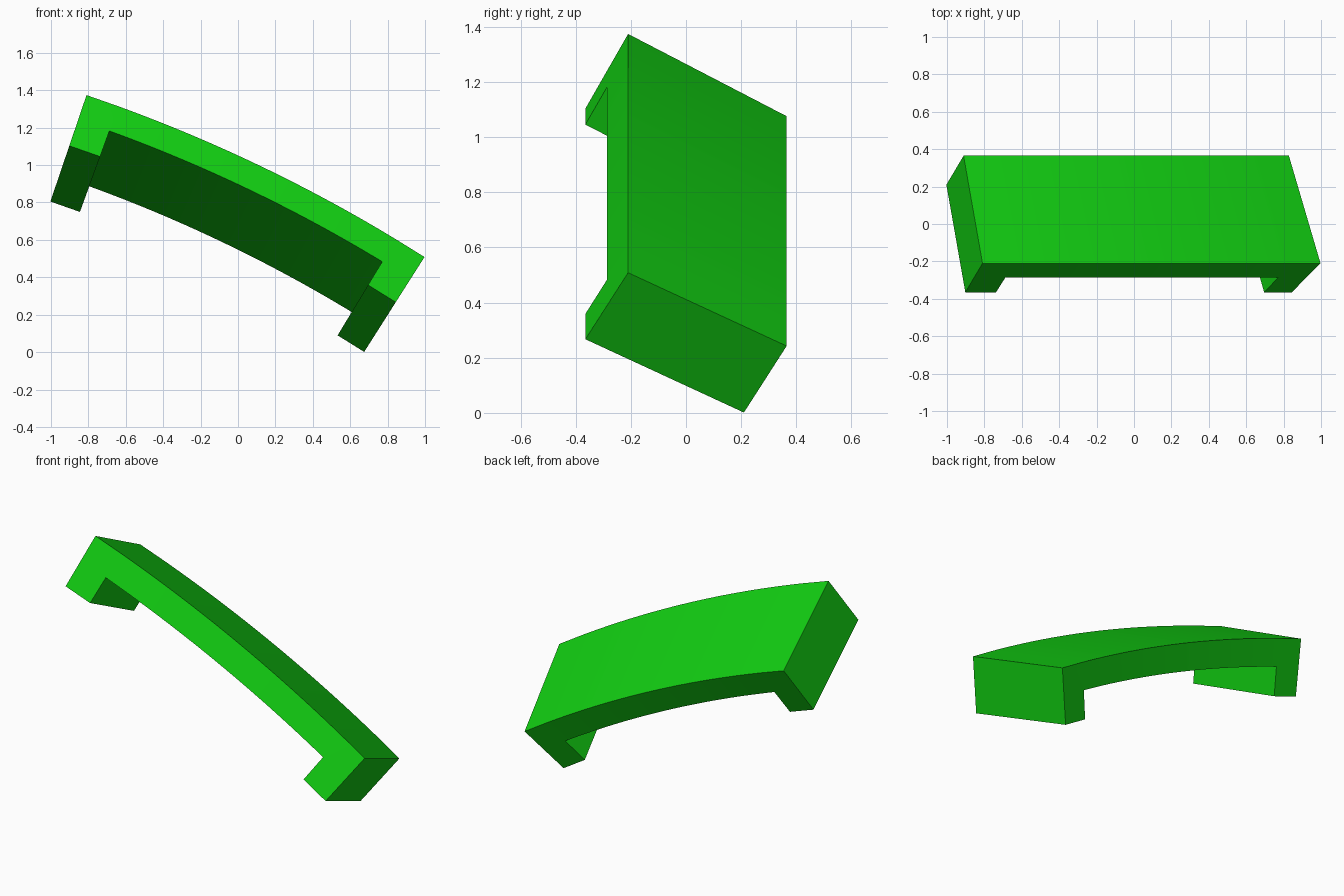
import bpy, bmesh, math

if "Cube" in bpy.data.objects:
    bpy.data.objects.remove(bpy.data.objects["Cube"], do_unlink=True)

# Arc the handle follows: centre in the x-z plane, outer radius, angles from vertical
CX, CZ, R = -3.51, -6.58, 8.40
A0, A1, LEG = math.radians(18.75), math.radians(32.45), math.radians(1.23)
SEGMENTS = 28

# Cross-section vectors as (radius, y)
FRONT_TOP = (R, -0.21)
ACROSS = (-0.315, 0.575)     # front edge to back edge
DOWN = (-0.286, -0.155)      # top of the handle to the feet
BEAM = 0.49                  # share of the height taken by the grip


def point(angle, across, down):
    """Place a cross-section point at an angle along the arc."""
    r = FRONT_TOP[0] + across * ACROSS[0] + down * DOWN[0]
    y = FRONT_TOP[1] + across * ACROSS[1] + down * DOWN[1]
    return (CX + r * math.sin(angle), y, CZ + r * math.cos(angle))


green = bpy.data.materials.new("bright green")
green.use_nodes = True
colour = (0.006, 0.62, 0.006, 1.0)
green.diffuse_color = colour
green.node_tree.nodes["Principled BSDF"].inputs["Base Color"].default_value = colour

# Curved grip: rectangular rings swept along the arc
inner = [A0 + LEG + (A1 - A0 - 2 * LEG) * i / SEGMENTS for i in range(SEGMENTS + 1)]
angles = [A0] + inner + [A1]
bm = bmesh.new()
rings = [[bm.verts.new(point(a, s, d))
          for s, d in ((0, 0), (1, 0), (1, BEAM), (0, BEAM))] for a in angles]
undersides = []
for ra, rb in zip(rings, rings[1:]):
    for i in range(4):
        j = (i + 1) % 4
        face = bm.faces.new((ra[i], ra[j], rb[j], rb[i]))
        if i == 2:
            undersides.append(face)
bm.faces.new(rings[0])
bm.faces.new(rings[-1])

# Feet: extrude the underside at both ends, following the radial direction
for face, pair in ((undersides[0], (A0, A0 + LEG)), (undersides[-1], (A1 - LEG, A1))):
    foot = bmesh.ops.extrude_discrete_faces(bm, faces=[face])["faces"][0]
    for v in foot.verts:
        a = min(pair, key=lambda t: abs(math.atan2(v.co.x - CX, v.co.z - CZ) - t))
        s = 0 if v.co.y < 0 else 1
        v.co = point(a, s, 1)

bmesh.ops.remove_doubles(bm, verts=bm.verts, dist=0.0001)
bmesh.ops.recalc_face_normals(bm, faces=bm.faces)
mesh = bpy.data.meshes.new("curved_handle")
bm.to_mesh(mesh)
bm.free()
mesh.materials.append(green)

handle = bpy.data.objects.new("curved_handle", mesh)
bpy.context.collection.objects.link(handle)
bpy.ops.object.select_all(action="DESELECT")
handle.select_set(True)
bpy.context.view_layer.objects.active = handle
bpy.ops.object.shade_smooth_by_angle(angle=math.radians(30))
